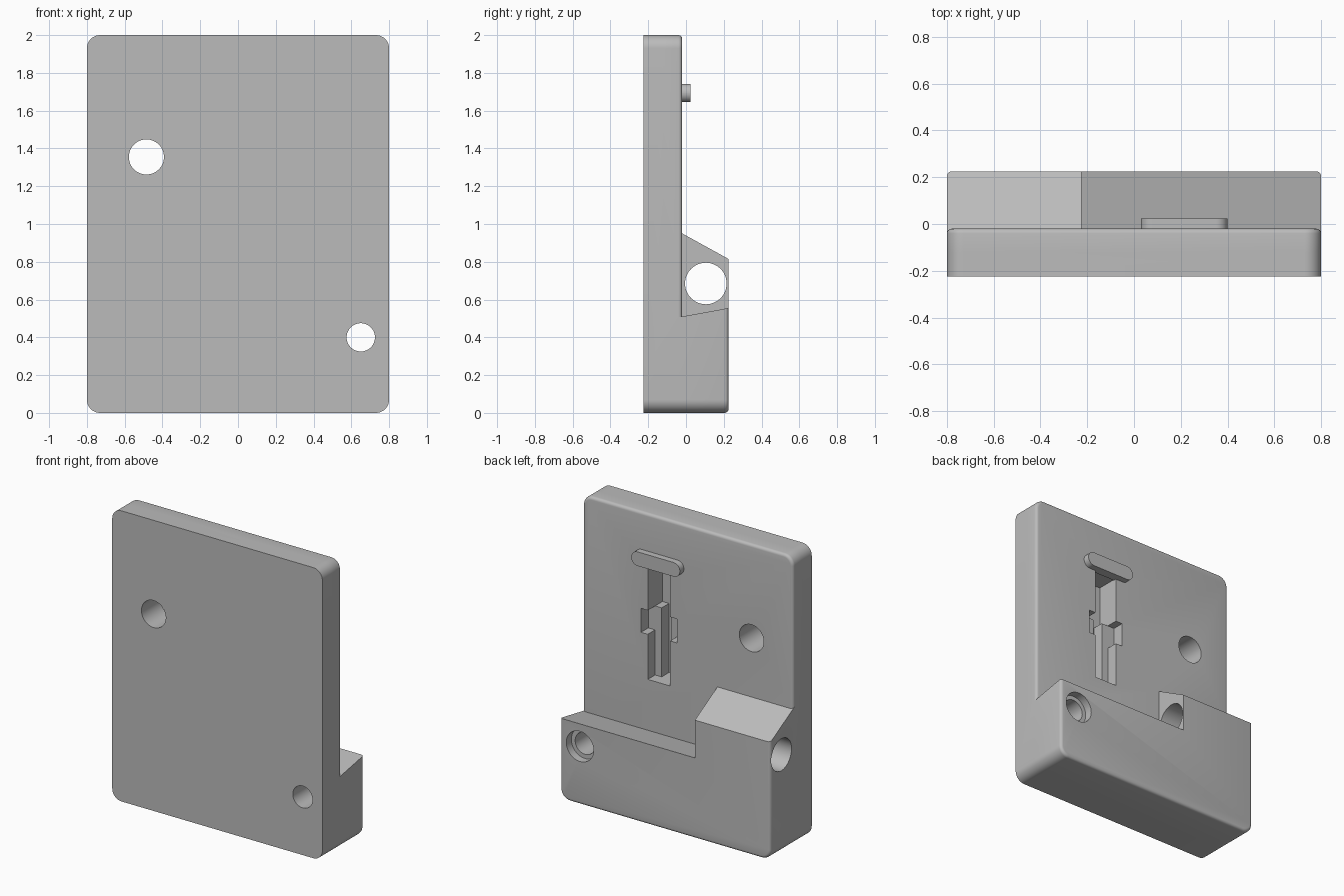
import bpy, bmesh, math
from mathutils import Vector

cube = bpy.data.objects.get("Cube")
if cube:
    bpy.data.objects.remove(cube, do_unlink=True)

FRONT, FACE, BACK = -0.225, -0.02, 0.225

grey = bpy.data.materials.new("plain grey")
grey.use_nodes = True
grey.diffuse_color = (0.5, 0.5, 0.5, 1)
grey.node_tree.nodes["Principled BSDF"].inputs["Base Color"].default_value = (0.5, 0.5, 0.5, 1)


def prism(name, points, direction, fillet=0):
    """Extrude a closed outline along a direction, rounding the far rim if asked."""
    bm = bmesh.new()
    face = bm.faces.new([bm.verts.new(p) for p in points])
    geom = bmesh.ops.extrude_face_region(bm, geom=[face])["geom"]
    far = [g for g in geom if isinstance(g, bmesh.types.BMVert)]
    bmesh.ops.translate(bm, verts=far, vec=Vector(direction))
    if fillet:
        rim = [e for e in bm.edges if all(v in far for v in e.verts)]
        bmesh.ops.bevel(bm, geom=rim, offset=fillet, segments=4, profile=0.5, affect='EDGES')
    bmesh.ops.recalc_face_normals(bm, faces=bm.faces)
    mesh = bpy.data.meshes.new(name)
    bm.to_mesh(mesh)
    bm.free()
    mesh.materials.append(grey)
    obj = bpy.data.objects.new(name, mesh)
    bpy.context.collection.objects.link(obj)
    return obj


def rounded(x0, x1, z0, z1, r, y, steps=10):
    """Rounded rectangle outline facing along y."""
    corners = [(x1 - r, z1 - r), (x0 + r, z1 - r), (x0 + r, z0 + r), (x1 - r, z0 + r)]
    return [(cx + r * math.cos(a), y, cz + r * math.sin(a))
            for q, (cx, cz) in enumerate(corners)
            for a in [math.pi / 2 * (q + i / steps) for i in range(steps + 1)]]


def box(x0, x1, y0, y1, z0, z1):
    return prism("cutter", [(x0, y0, z0), (x1, y0, z0), (x1, y0, z1), (x0, y0, z1)], (0, y1 - y0, 0))


def circle(r, n=48):
    return [(r * math.cos(math.tau * i / n), r * math.sin(math.tau * i / n)) for i in range(n)]


def bore(x, z, r, y0, y1):
    return prism("cutter", [(x + a, y0, z + b) for a, b in circle(r)], (0, y1 - y0, 0))


def combine(obj, tool, operation='DIFFERENCE'):
    """Apply a boolean and discard the tool."""
    mod = obj.modifiers.new("boolean", 'BOOLEAN')
    mod.operation, mod.solver, mod.object = operation, 'EXACT', tool
    bpy.context.view_layer.update()
    result = bpy.data.meshes.new_from_object(obj.evaluated_get(bpy.context.evaluated_depsgraph_get()))
    obj.modifiers.clear()
    obj.data = result
    bpy.data.objects.remove(tool, do_unlink=True)


# Thick lower block with a raised shoulder on one side
body = prism("body", rounded(-0.8, 0.8, 0, 2, 0.07, FRONT), (0, BACK - FRONT, 0), 0.02)
slope = lambda x, z0, z1: [(x, FACE - 0.1, z0 - (z1 - z0) * 0.1 / 0.245), (x, 0.47, 2 * z1 - z0),
                           (x, 0.47, 2.2), (x, FACE - 0.1, 2.2)]
combine(body, prism("cutter", slope(-0.225, 0.51, 0.555), (1.2, 0, 0)))
combine(body, prism("cutter", slope(-1, 0.95, 0.815), (0.776, 0, 0)))

# Back plate
plate = prism("plate", rounded(-0.8, 0.8, 0, 2, 0.07, FRONT), (0, FACE - FRONT, 0), 0.02)
combine(body, plate, 'UNION')

# Mounting holes, counterbore and cross hole through the shoulder
combine(body, bore(-0.485, 1.355, 0.093, -0.4, 0.4))
combine(body, bore(0.65, 0.4, 0.075, -0.4, 0.4))
combine(body, bore(0.65, 0.4, 0.104, 0.17, 0.4))
combine(body, prism("cutter", [(-0.9, 0.105 + a, 0.685 + b) for a, b in circle(0.11)], (0.8, 0, 0)))

# Stepped slot with side notches: (half width, floor y, bottom z, top z)
for half, floor, low, high in [(0.085, -0.1, 0.86, 1.65), (0.035, -0.18, 0.86, 1.5),
                               (0.085, -0.18, 1.335, 1.65), (0.137, -0.1, 1.17, 1.335)]:
    combine(body, box(0.22 - half, 0.22 + half, floor, 0.1, low, high))

# Rounded stop bar above the slot
bar = prism("stop_bar", rounded(0.03, 0.4, 1.645, 1.742, 0.048, -0.04), (0, 0.064, 0))

for obj in (body, bar):
    bpy.ops.object.select_all(action='DESELECT')
    obj.select_set(True)
    bpy.context.view_layer.objects.active = obj
    bpy.ops.object.shade_smooth_by_angle(angle=math.radians(30))
